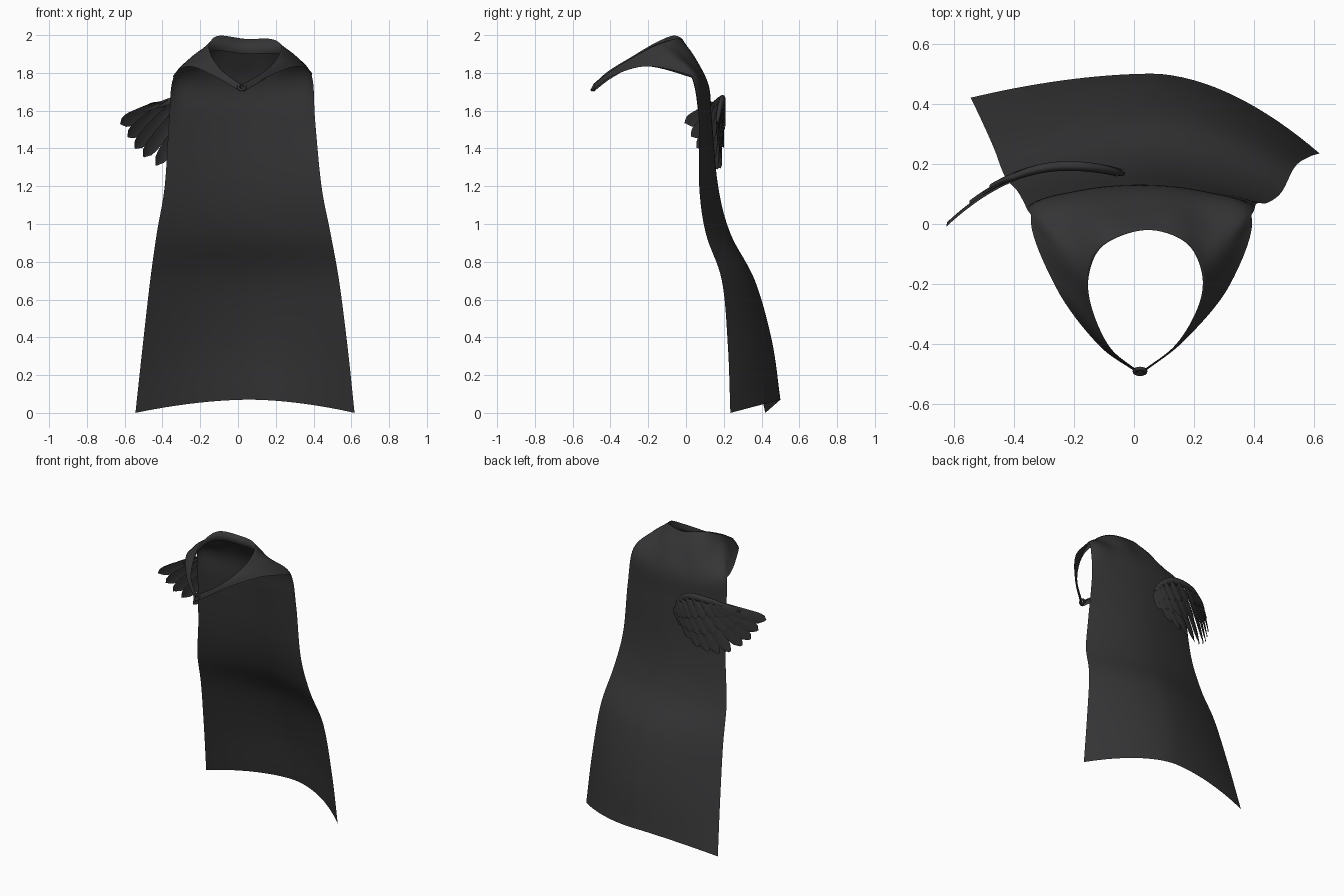
import bpy, math
from math import sin, cos, pi
from mathutils import Vector as V

if "Cube" in bpy.data.objects:
    bpy.data.objects.remove(bpy.data.objects["Cube"])

mat = bpy.data.materials.new("dark_cloth")
mat.diffuse_color = (0.035, 0.035, 0.037, 1)
mat.use_nodes = True
mat.node_tree.nodes["Principled BSDF"].inputs["Base Color"].default_value = mat.diffuse_color


def make(name, verts, faces):
    me = bpy.data.meshes.new(name)
    me.from_pydata([tuple(v) for v in verts], [], faces)
    me.update()
    for p in me.polygons:
        p.use_smooth = True
    me.materials.append(mat)
    ob = bpy.data.objects.new(name, me)
    bpy.context.collection.objects.link(ob)
    return ob


def spline(pts, n):
    """Catmull-Rom samples, n per segment."""
    p = [V(q) for q in pts]
    p = [2 * p[0] - p[1]] + p + [2 * p[-1] - p[-2]]
    out = []
    for i in range(1, len(p) - 2):
        a, b, c, d = p[i - 1:i + 3]
        for k in range(n):
            t = k / n
            out.append(0.5 * (2 * b + (c - a) * t + (2 * a - 5 * b + 4 * c - d) * t * t
                              + (3 * b - a - 3 * c + d) * t ** 3))
    return out + [p[-2]]


# Cape: neck edge and shoulder edge both run clasp - left - back - right - clasp
N = 8
neck = spline([(.015, -.49, 1.74), (-.08, -.41, 1.81), (-.14, -.28, 1.89), (-.15, -.17, 1.955),
               (-.10, -.07, 1.997), (.04, -.02, 1.98), (.17, -.06, 1.98), (.225, -.16, 1.95),
               (.215, -.27, 1.89), (.14, -.40, 1.81), (.025, -.49, 1.74)], N)
outer = spline([(.01, -.495, 1.705), (-.12, -.40, 1.78), (-.26, -.21, 1.835), (-.342, .03, 1.775),
                (-.19, .10, 1.745), (.02, .12, 1.735), (.22, .10, 1.745), (.39, .03, 1.785),
                (.32, -.20, 1.835), (.17, -.385, 1.785), (.03, -.495, 1.705)], N)
# Hanging panel: left edge, middle and right edge at each height
rows = [((-.365, .07, 1.55), (.02, .137, 1.55), (.408, .068, 1.55)),
        ((-.388, .11, 1.20), (.02, .170, 1.20), (.442, .070, 1.20)),
        ((-.430, .16, .95), (.03, .235, .95), (.490, .105, .95)),
        ((-.465, .25, .70), (.05, .365, .70), (.535, .190, .70)),
        ((-.505, .34, .35), (.06, .455, .38), (.580, .222, .35)),
        ((-.543, .42, .00), (.06, .500, .07), (.617, .235, .00))]


def panel_point(row, s):
    l, m, r = map(V, row)
    e = r if s > 0 else l
    q = m.lerp(e, abs(s) ** 1.8)
    q.x = m.x + (e.x - m.x) * abs(s)
    return q


verts, cols = [], []
for i, (a, b) in enumerate(zip(neck, outer)):
    u = i / N                                   # 0..10 around the neck
    back = max(0, sin(pi * u / 10)) ** 2
    mid = a.lerp(b, .5) + V((0, 0, .022 * back + .010 * back * cos(u * 2 * pi / 1.4)))
    ctrl = [a, mid, b]
    if 3 <= u <= 7:
        ctrl += [panel_point(r, (u - 5) / 2) for r in rows]
    lip = a.lerp(b, .18) - V((0, 0, .035))      # turned-in collar edge
    col = [lip] + spline(ctrl, N)
    cols.append(list(range(len(verts), len(verts) + len(col))))
    verts += col
faces = []
for c, d in zip(cols, cols[1:]):
    for j in range(min(len(c), len(d)) - 1):
        faces.append((c[j], c[j + 1], d[j + 1], d[j]))
make("cape", verts, faces)

# Clasp: small ring with a knot
bpy.ops.mesh.primitive_torus_add(major_radius=.018, minor_radius=.007, major_segments=20,
                                 minor_segments=8, location=(.02, -.49, 1.725), rotation=(pi / 2 - .5, 0, 0))
bpy.context.object.name = "clasp_ring"
bpy.ops.mesh.primitive_uv_sphere_add(segments=12, ring_count=8, radius=.012, location=(.025, -.488, 1.715))
bpy.context.object.name = "clasp_knot"
for n in ("clasp_ring", "clasp_knot"):
    bpy.data.objects[n].data.materials.append(mat)
    for p in bpy.data.objects[n].data.polygons:
        p.use_smooth = True


# Wing: feathers laid on one curved surface behind the left shoulder
def wing_y(x):
    d = x + .22
    return .185 - (1.15 if d < 0 else .8) * d * d


def feather(name, base, tip, w, lift):
    b, t = V((base[0], base[1])), V((tip[0], tip[1]))
    ax = t - b
    side = V((-ax.y, ax.x)).normalized()
    vs, fs, n = [], [], 12
    for i in range(n + 1):
        k = i / n
        half = w * (.45 + .55 * sin(pi / 2 * min(1, k / .7)))
        if k > .75:
            half *= math.sqrt(max(.01, 1 - ((k - .75) / .25) ** 2))
        for e in (-1, -.5, 0, .5, 1):
            p = b + ax * k + side * half * e
            y = wing_y(p.x) + lift + .005 * (1 - e * e) + .006 * e
            vs.append((p.x, y, p.y))
    for i in range(n):
        for j in range(4):
            q = i * 5 + j
            fs.append((q, q + 1, q + 6, q + 5))
    make(name, vs, fs)


tips = spline([(-.622, 1.53, 0), (-.583, 1.46, 0), (-.545, 1.40, 0), (-.50, 1.355, 0), (-.435, 1.31, 0),
               (-.37, 1.29, 0), (-.30, 1.295, 0), (-.23, 1.31, 0), (-.16, 1.35, 0), (-.09, 1.42, 0)], 1)
arm = [(-.40, 1.635, 0), (-.31, 1.655, 0), (-.17, 1.655, 0), (-.08, 1.60, 0), (-.04, 1.54, 0)]
bases = spline(arm, 9)
for layer, (reach, w, lift) in {"flight": (1, .036, 0), "middle": (.66, .034, .009),
                                "short": (.36, .032, .017)}.items():
    for i, t in enumerate(tips):
        b = bases[i * 4]
        feather(f"{layer}_feather_{i + 1}", b, b.lerp(t, reach), w, lift)

# Wing arm: rounded leading edge over the feather roots
path = spline([(-.50, 1.60, 0)] + arm, 6)
vs, fs, S = [], [], 10
for i, p in enumerate(path):
    k = i / (len(path) - 1)
    r = .004 + .020 * sin(pi * min(1, k * .8 + .08))
    q, o = path[min(i + 1, len(path) - 1)], path[max(i - 1, 0)]
    d = (q - o).normalized()
    for j in range(S):
        a = 2 * pi * j / S
        x, z = p.x - d.y * r * cos(a), p.y + d.x * r * cos(a)
        vs.append((x, wing_y(p.x) + .008 + .7 * r * sin(a), z))
for i in range(len(path) - 1):
    for j in range(S):
        a, b = i * S + j, i * S + (j + 1) % S
        fs.append((a, b, b + S, a + S))
fs += [tuple(range(S))[::-1], tuple(range(len(vs) - S, len(vs)))]
make("wing_arm", vs, fs)
